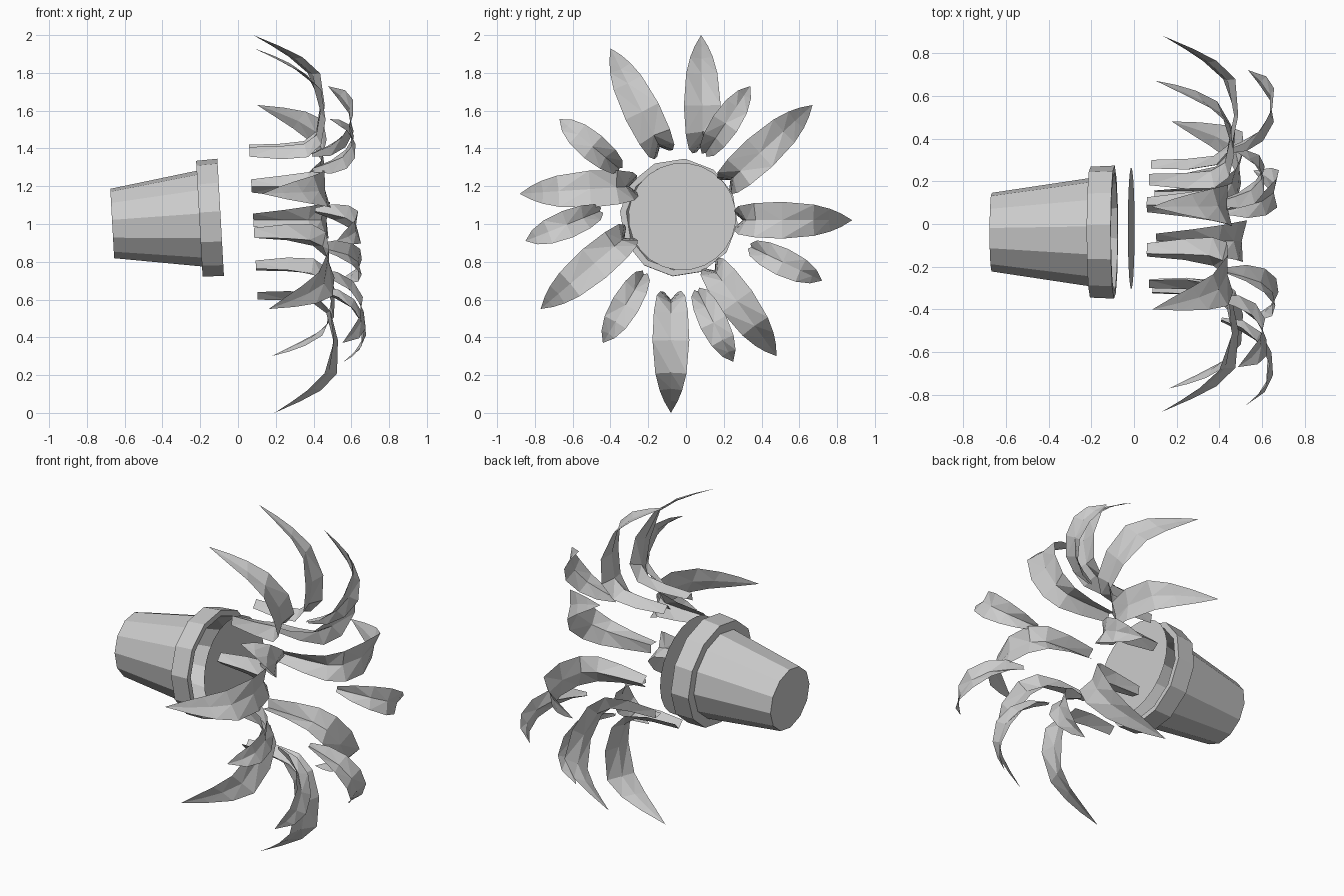
import bpy
import bmesh
import math
from mathutils import Vector, Matrix

cube = bpy.data.objects.get("Cube")
if cube:
    bpy.data.objects.remove(cube, do_unlink=True)

grey = bpy.data.materials.new("plain_grey")
grey.use_nodes = True
COLOUR = (0.6, 0.6, 0.6, 1)
grey.diffuse_color = COLOUR
grey.node_tree.nodes["Principled BSDF"].inputs["Base Color"].default_value = COLOUR

TILT = 0.056           # the pot's axis leans up slightly from +x
CENTRE_Z = 1.04


def finish(bm, name):
    mesh = bpy.data.meshes.new(name)
    bm.to_mesh(mesh)
    bm.free()
    mesh.materials.append(grey)
    obj = bpy.data.objects.new(name, mesh)
    bpy.context.collection.objects.link(obj)
    return obj


def turned(name, profile, y, sides=12, start=-6):
    """Turn (x, radius) points about the tilted axis; both ends are capped."""
    bm = bmesh.new()
    rings = []
    for x, r in profile:
        angles = [math.radians(start) + math.tau * i / sides for i in range(sides)]
        rings.append([bm.verts.new((x, r * math.cos(a), r * math.sin(a))) for a in angles])
    for a, b in zip(rings, rings[1:]):
        for i in range(sides):
            j = (i + 1) % sides
            bm.faces.new((a[i], a[j], b[j], b[i]))
    bm.faces.new(rings[0])
    if len(rings) > 1:
        bm.faces.new(rings[-1])
        bmesh.ops.recalc_face_normals(bm, faces=bm.faces)
    bm.transform(Matrix.Translation((0, y, CENTRE_Z)) @ Matrix.Rotation(-TILT, 4, 'Y'))
    return finish(bm, name)


# Hollow pot with a thick rim, and the loose soil disc in front of its mouth
turned("pot", [(-0.667, 0.185), (-0.205, 0.255), (-0.205, 0.308), (-0.092, 0.313),
               (-0.092, 0.28), (-0.2, 0.24), (-0.64, 0.17)], -0.038)
turned("soil", [(-0.013, 0.285)], -0.02, sides=24)

# Leaf stations: fraction from base to tip, x, width, fold depth, slant of the curl
LONG = [(0, 0.08, 0.07, 0.04, 0), (0, 0.25, 0.11, 0.05, 0), (0.03, 0.38, 0.15, 0.045, 0),
        (0.14, 0.45, 0.18, 0.025, 0), (0.38, 0.475, 0.195, 0.015, 0.1),
        (0.66, 0.44, 0.165, 0.01, 0.4), (0.8, 0.35, 0.12, 0.01, 0.6),
        (0.9, 0.25, 0.07, 0.005, 0.6), (1, 0.135, 0, 0, 0)]
SHORT = [(0, 0.41, 0.03, 0.015, 0), (0.08, 0.5, 0.09, 0.035, 0), (0.22, 0.58, 0.13, 0.025, 0),
         (0.45, 0.63, 0.15, 0.015, 0), (0.7, 0.625, 0.13, 0.01, 0.2),
         (0.87, 0.58, 0.08, 0.01, 0.5), (1, 0.515, 0, 0, 0)]


def leaf(name, base, tip, stations):
    """A blade folded along its midrib that arches from base to tip (y, z)."""
    base, tip = Vector((0, *base)), Vector((0, *tip))
    out = (tip - base).normalized()
    side = Vector((1, 0, 0)).cross(out)
    path = [base.lerp(tip, s[0]) + Vector((s[1], 0, 0)) for s in stations]
    bm = bmesh.new()
    rows = []
    for i, (p, (t, x, w, d, slant)) in enumerate(zip(path, stations)):
        along = (path[min(i + 1, len(path) - 1)] - path[max(i - 1, 0)]).normalized()
        fold = side.cross(along) * d / 2
        half = (side + Vector((slant, 0, 0))) * w / 2
        points = [p - half - fold, p + fold, p + half - fold] if w else [p]
        for q in points:
            q.x -= TILT * (q.z - CENTRE_Z)
        rows.append([bm.verts.new(q) for q in points])
    for a, b in zip(rows, rows[1:]):
        for k in range(2):
            if len(b) == 1:
                bm.faces.new((a[k], a[k + 1], b[0]))
            else:
                bm.faces.new((a[k], a[k + 1], b[k + 1], b[k]))
    bmesh.ops.triangulate(bm, faces=bm.faces)
    finish(bm, name)


# Outer ring of long leaves: base and tip
long_leaves = [
    ((0.09, 1.4), (0.08, 2.0)), ((-0.13, 1.39), (-0.4, 1.93)),
    ((0.22, 1.22), (0.67, 1.63)), ((0.28, 1.02), (0.88, 1.02)),
    ((0.14, 0.77), (0.48, 0.3)), ((-0.08, 0.62), (-0.08, 0.0)),
    ((-0.31, 0.94), (-0.77, 0.55)), ((-0.28, 1.2), (-0.88, 1.16))]
for i, (base, tip) in enumerate(long_leaves):
    leaf(f"long_leaf_{i + 1}", base, tip, LONG)

# Inner ring of short leaves
short_leaves = [
    ((0.1, 1.37), (0.34, 1.73)), ((-0.35, 1.29), (-0.67, 1.555)),
    ((-0.45, 1.07), (-0.85, 0.91)), ((-0.22, 0.74), (-0.44, 0.37)),
    ((0.06, 0.65), (0.25, 0.27)), ((0.34, 0.88), (0.72, 0.7))]
for i, (base, tip) in enumerate(short_leaves):
    leaf(f"short_leaf_{i + 1}", base, tip, SHORT)
